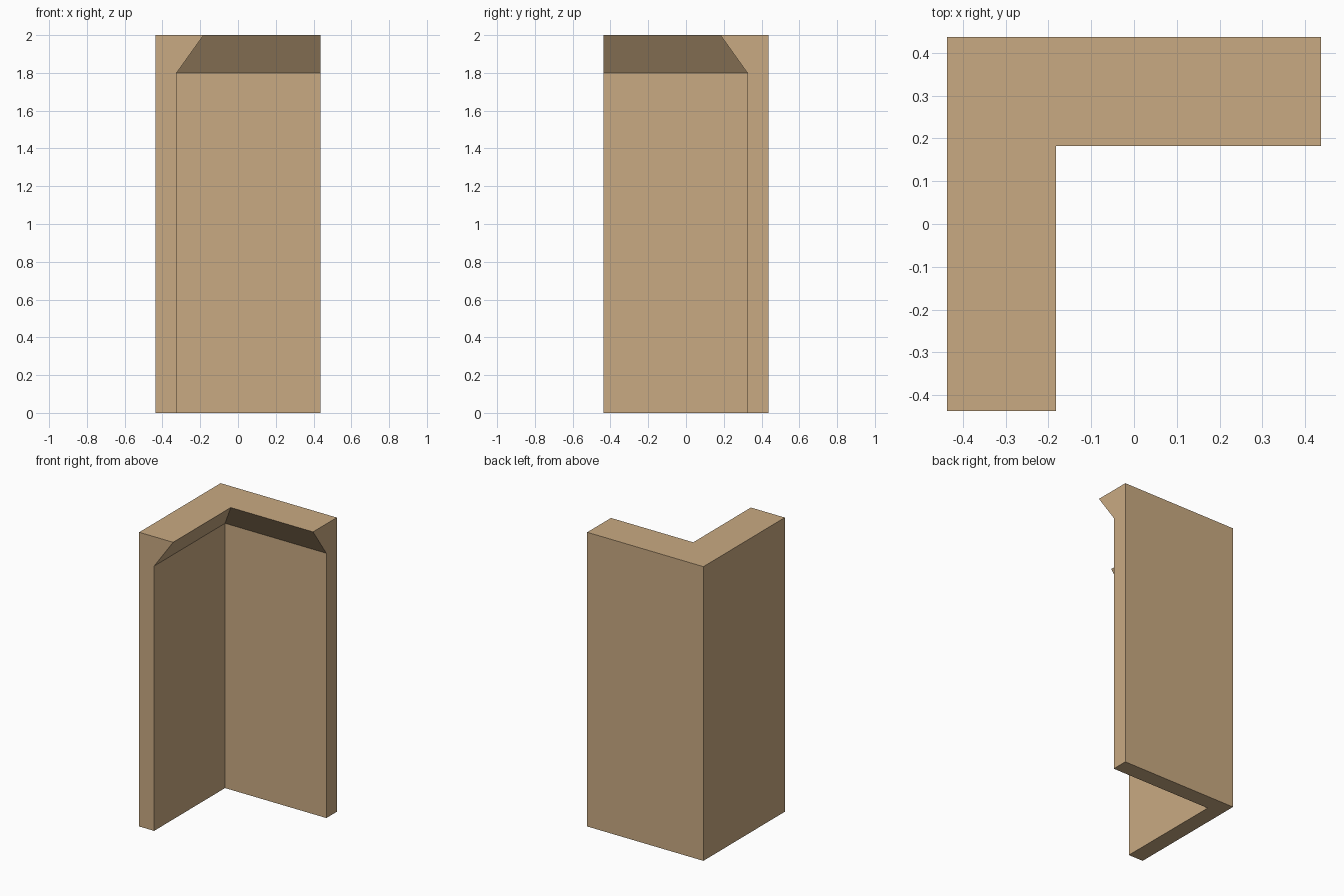
import bpy, bmesh, math

cube = bpy.data.objects.get("Cube")
if cube:
    bpy.data.objects.remove(cube, do_unlink=True)

HALF = 0.437          # half of the corner's width
# (height, wall thickness) up the wall: straight shaft, then a flared cornice
LEVELS = [(0.0, 0.112), (1.8, 0.112), (2.0, 0.255)]


def material(name, rgb):
    mat = bpy.data.materials.new(name)
    mat.use_nodes = True
    color = (*rgb, 1.0)
    mat.diffuse_color = color
    mat.node_tree.nodes["Principled BSDF"].inputs["Base Color"].default_value = color
    return mat


def l_outline(t):
    """L-shaped plan, counter-clockwise, with its outer corner at back right."""
    h, i = HALF, HALF - t
    return [(-h, -h), (-i, -h), (-i, i), (h, i), (h, h), (-h, h)]


# Loft the L-shaped plan through the levels
bm = bmesh.new()
rings = [[bm.verts.new((x, y, z)) for x, y in l_outline(t)] for z, t in LEVELS]
for low, high in zip(rings, rings[1:]):
    for a in range(len(low)):
        b = (a + 1) % len(low)
        bm.faces.new((low[a], low[b], high[b], high[a]))
bm.faces.new(reversed(rings[0]))
bm.faces.new(rings[-1])

# Merge the flat outer walls and ends into single faces
bmesh.ops.dissolve_limit(bm, angle_limit=math.radians(1),
                         verts=bm.verts[:], edges=bm.edges[:])
bmesh.ops.recalc_face_normals(bm, faces=bm.faces[:])

mesh = bpy.data.meshes.new("corner_wall")
bm.to_mesh(mesh)
bm.free()
mesh.materials.append(material("tan plaster", (0.584, 0.402, 0.223)))
wall = bpy.data.objects.new("corner_wall", mesh)
bpy.context.collection.objects.link(wall)
